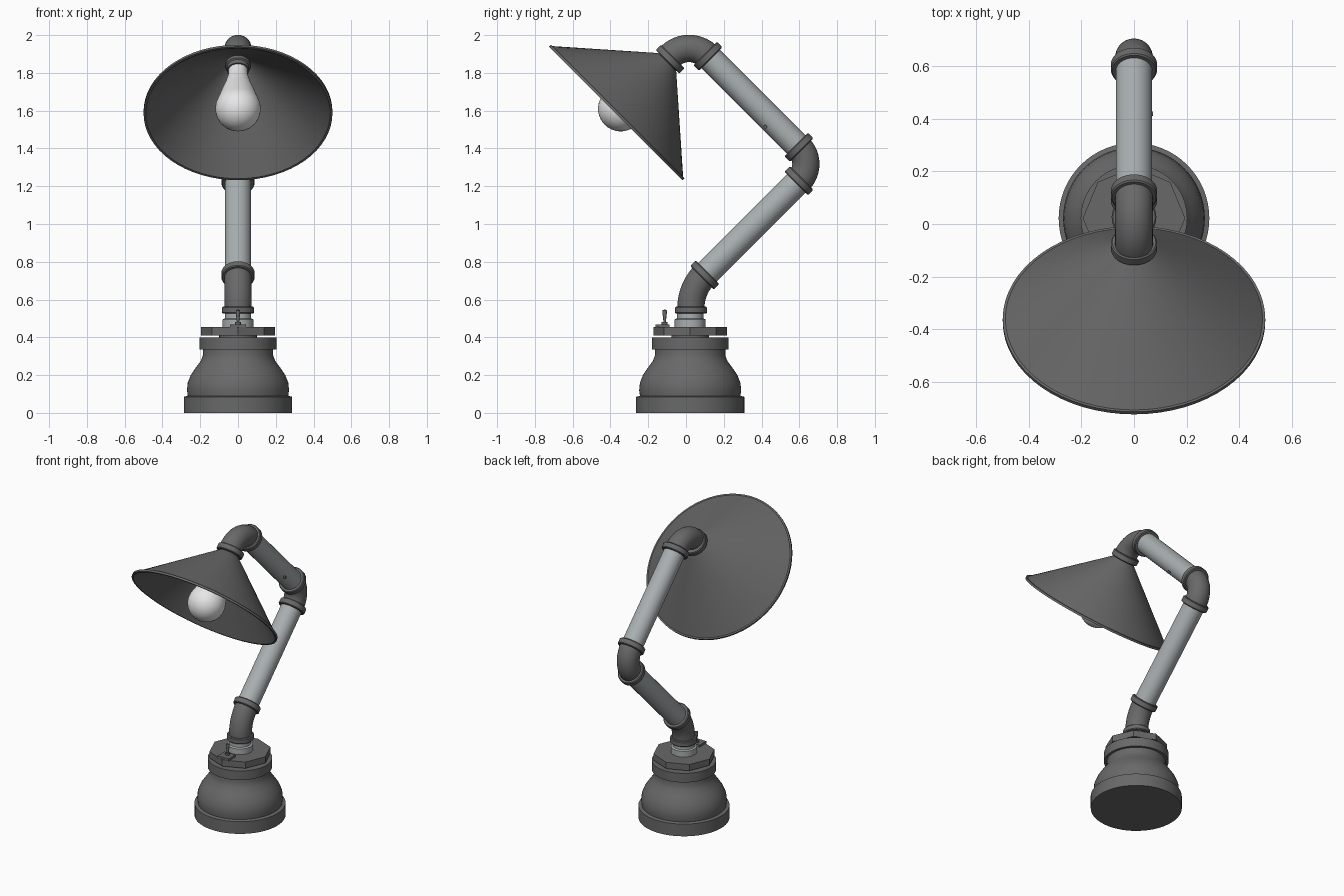
import bpy, bmesh, math
from mathutils import Vector, Matrix

cube = bpy.data.objects.get("Cube")
if cube:
    bpy.data.objects.remove(cube, do_unlink=True)


def material(name, rgb):
    m = bpy.data.materials.new(name)
    m.use_nodes = True
    m.diffuse_color = (*rgb, 1)
    m.node_tree.nodes["Principled BSDF"].inputs["Base Color"].default_value = (*rgb, 1)
    return m


IRON = material("dark iron", (0.14, 0.14, 0.14))
STEEL = material("galvanized steel", (0.40, 0.43, 0.44))
GLASS = material("white glass", (0.8, 0.8, 0.8))


def finish(name, bm, mat, angle=32):
    bmesh.ops.recalc_face_normals(bm, faces=bm.faces)
    me = bpy.data.meshes.new(name)
    bm.to_mesh(me)
    bm.free()
    me.materials.append(mat)
    ob = bpy.data.objects.new(name, me)
    bpy.context.collection.objects.link(ob)
    bpy.ops.object.select_all(action='DESELECT')
    ob.select_set(True)
    bpy.context.view_layer.objects.active = ob
    bpy.ops.object.shade_smooth_by_angle(angle=math.radians(angle))
    return ob


def lathe(name, profile, mat, origin=(0, 0, 0), axis=(0, 0, 1), sides=48, closed=False):
    """Revolve (radius, height) points about an axis through origin."""
    bm = bmesh.new()
    verts = [bm.verts.new((r, 0, h)) for r, h in profile]
    pairs = list(zip(verts, verts[1:]))
    if closed:
        pairs.append((verts[-1], verts[0]))
    edges = [bm.edges.new(p) for p in pairs]
    bmesh.ops.spin(bm, geom=verts + edges, cent=(0, 0, 0), axis=(0, 0, 1),
                   angle=math.tau, steps=sides, use_duplicate=False)
    bmesh.ops.remove_doubles(bm, verts=bm.verts, dist=1e-5)
    turn = Vector(axis).to_track_quat('Z', 'Y').to_matrix().to_4x4()
    bm.transform(Matrix.Translation(origin) @ turn)
    return finish(name, bm, mat)


def rod(name, a, b, r, mat, sides=32):
    d = Vector(b) - Vector(a)
    return lathe(name, [(0, 0), (r, 0), (r, d.length), (0, d.length)], mat, a, d, sides)


def collar(name, center, axis, r=0.088, width=0.04):
    """Rounded-edge ring around a pipe joint."""
    h, c = width / 2, 0.005
    lathe(name, [(0, -h), (r - c, -h), (r, c - h), (r, h - c), (r - c, h), (0, h)],
          IRON, center, axis)


def elbow(name, start, direction, bend, angle, r=0.072):
    """Sweep a circle through an arc in the YZ plane; positive angle turns toward +y."""
    bm = bmesh.new()
    d = Vector(direction).normalized()
    ring = bmesh.ops.create_circle(bm, segments=32, radius=r)["verts"]
    bm.transform(Matrix.Translation(start) @ d.to_track_quat('Z', 'Y').to_matrix().to_4x4())
    side = Vector((0, d.z, -d.y)) * math.copysign(1, angle)
    bmesh.ops.spin(bm, geom=ring + bm.edges[:], cent=Vector(start) + side * bend,
                   axis=(-1, 0, 0), angle=angle, steps=20)
    finish(name, bm, IRON)


# Base: bell-shaped reducer with two collars
MID = 0.022
lathe("base", [(0, 0), (0.287, 0), (0.287, 0.085), (0.266, 0.09), (0.27, 0.12),
               (0.266, 0.16), (0.25, 0.2), (0.223, 0.24), (0.197, 0.275), (0.186, 0.305),
               (0.186, 0.335), (0.203, 0.335), (0.203, 0.398), (0, 0.398)],
      IRON, (0, MID, 0), sides=64)
rod("plug_seat", (0, MID, 0.39), (0, MID, 0.42), 0.1, IRON)
rod("octagonal_plug", (0, MID, 0.411), (0, MID, 0.455), 0.195, IRON, 8)

# Neck above the plug
lathe("neck", [(0, 0.45), (0.082, 0.45), (0.082, 0.495), (0.07, 0.5), (0.07, 0.54), (0, 0.54)],
      STEEL, (0, MID, 0))
collar("neck_collar", (0, MID + 0.004, 0.544), (0, 0, 1), 0.085, 0.036)

# Toggle switch
bm = bmesh.new()
bmesh.ops.create_cube(bm, size=1)
bm.transform(Matrix.Translation((0, -0.125, 0.46)) @ Matrix.Diagonal((0.085, 0.075, 0.018, 1)))
finish("switch_plate", bm, IRON)
rod("switch_nut", (0, -0.113, 0.46), (0, -0.113, 0.482), 0.016, IRON, 12)
lathe("switch_lever", [(0, 0), (0.006, 0), (0.012, 0.055), (0.011, 0.065), (0, 0.07)],
      IRON, (0, -0.113, 0.478), sides=16)

# Arm: two straight pipes joined by elbows
up_back, up_front, down_front = (0, 1, 1), (0, -1, 1), (0, -1, -1)
low_a, low_b = (0, 0.099, 0.73), (0, 0.598, 1.229)
top_a, top_b = (0, 0.598, 1.406), (0, 0.116, 1.888)
head = (0, -0.084, 1.872)
elbow("bottom_elbow", (0, MID + 0.004, 0.555), (0, 0, 1), 0.25, math.pi / 4)
rod("lower_pipe", low_a, low_b, 0.069, STEEL)
elbow("middle_elbow", low_b, up_back, 0.125, -math.pi / 2)
rod("upper_pipe", top_a, top_b, 0.069, STEEL)
elbow("top_elbow", top_b, up_front, 0.141, -math.pi / 2)
for name, spot, axis in (("bottom_elbow_collar", low_a, up_back),
                         ("middle_elbow_lower_collar", low_b, up_back),
                         ("middle_elbow_upper_collar", top_a, up_front),
                         ("top_elbow_collar", top_b, up_front),
                         ("shade_collar", head, down_front)):
    collar(name, spot, axis)
rod("pipe_screw", (0.06, 0.42, 1.515), (0.072, 0.42, 1.515), 0.009, IRON, 12)

# Conical shade with a thin wall and a rolled rim, open toward the front
lathe("shade", [(0.068, 0), (0.49, 0.37), (0.5, 0.37), (0.5, 0.384), (0.488, 0.384),
                (0.058, 0.008)],
      IRON, (0, -0.1, 1.857), down_front, sides=64, closed=True)

# Bulb and its socket
lathe("bulb_socket", [(0, 0), (0.066, 0), (0.066, 0.055), (0.058, 0.06), (0.058, 0.085), (0, 0.085)],
      IRON, head, down_front)
neck = [(0, 0.07), (0.05, 0.07), (0.052, 0.12), (0.066, 0.18), (0.086, 0.24), (0.104, 0.3)]
dome = [(0.12 * math.sin(t), 0.37 - 0.12 * math.cos(t))
        for t in (math.radians(60 + 10 * i) for i in range(12))]
lathe("bulb", neck + dome[1:] + [(0, 0.49)], GLASS, head, down_front)
